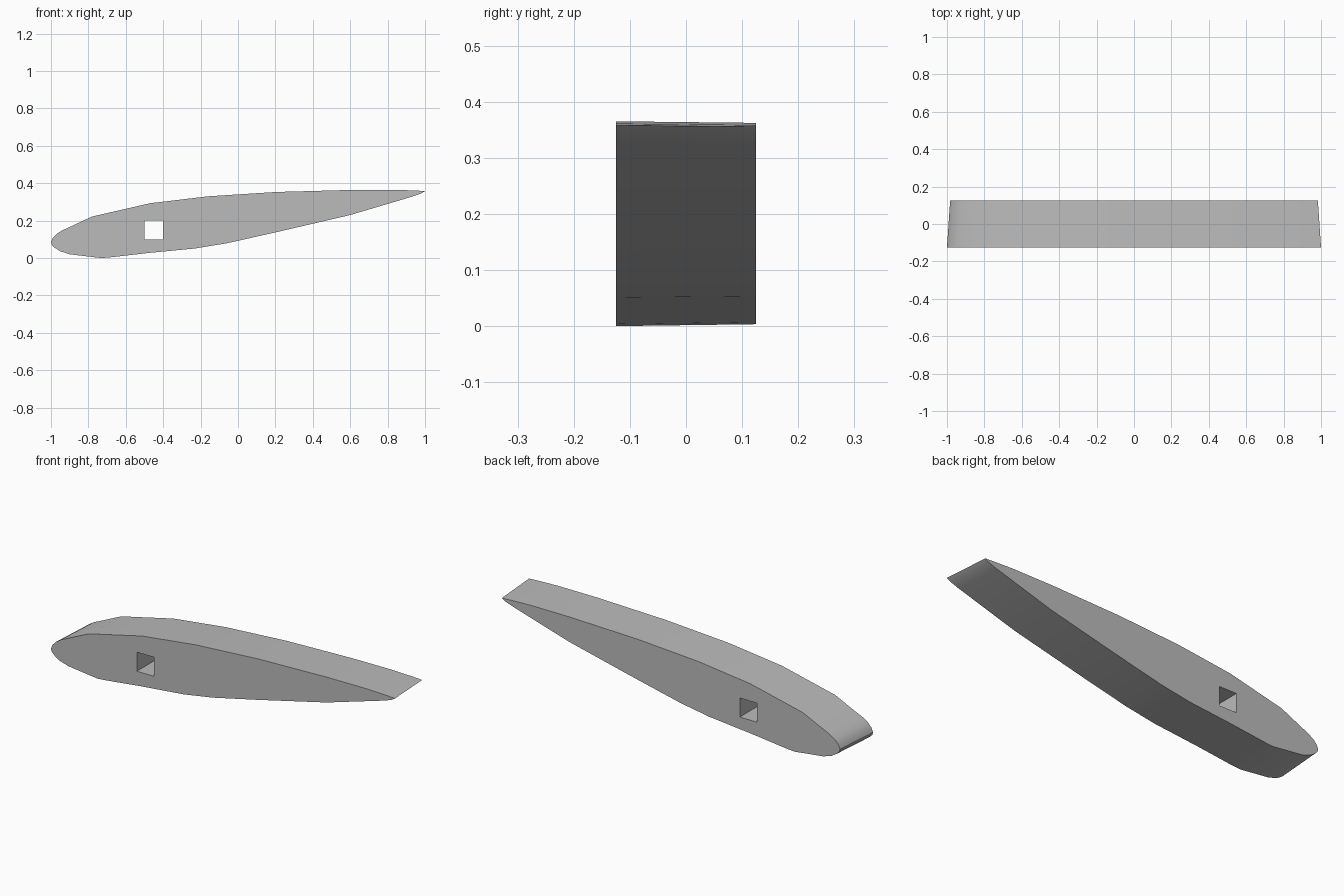
import bpy
import bmesh
from math import radians
from mathutils import Vector

default = bpy.data.objects.get("Cube")
if default:
    bpy.data.objects.remove(default, do_unlink=True)

GREY = (0.5, 0.5, 0.5, 1)
grey = bpy.data.materials.new("plain grey")
grey.use_nodes = True
grey.diffuse_color = GREY
grey.node_tree.nodes["Principled BSDF"].inputs["Base Color"].default_value = GREY

HALF_DEPTH = 0.125
TAPER = 0.983          # the rear section is slightly smaller
CENTRE = Vector((0, 0.2))

# Section from the nose over the top to the tail, then back underneath
upper = [(-1, 0.085), (-0.99, 0.108), (-0.97, 0.129), (-0.94, 0.148), (-0.9, 0.166),
         (-0.78, 0.222), (-0.47, 0.293), (-0.16, 0.33), (0.2, 0.353), (0.6, 0.364),
         (0.83, 0.365), (0.95, 0.361), (1, 0.358)]
lower = [(0.98, 0.345), (0.93, 0.328), (0.6, 0.23), (0.2, 0.137), (-0.06, 0.079),
         (-0.23, 0.051), (-0.47, 0.028), (-0.68, 0.004), (-0.73, 0), (-0.9, 0.02),
         (-0.95, 0.036), (-0.98, 0.055), (-0.995, 0.07)]


def loft(name, section, half_depth, taper):
    """Join a front section to a scaled copy of itself at the back."""
    bm = bmesh.new()
    rings = []
    for y, scale in ((-half_depth, 1), (half_depth, taper)):
        points = [CENTRE + (Vector(p) - CENTRE) * scale for p in section]
        rings.append([bm.verts.new((p.x, y, p.y)) for p in points])
    front, back = rings
    bm.faces.new(front)
    bm.faces.new(back[::-1])
    for i in range(len(section)):
        j = (i + 1) % len(section)
        bm.faces.new((front[i], front[j], back[j], back[i]))
    bmesh.ops.recalc_face_normals(bm, faces=bm.faces)
    mesh = bpy.data.meshes.new(name)
    bm.to_mesh(mesh)
    bm.free()
    mesh.materials.append(grey)
    obj = bpy.data.objects.new(name, mesh)
    bpy.context.collection.objects.link(obj)
    return obj


# Blade body
blade = loft("wing_section", upper + lower, HALF_DEPTH, TAPER)

# Straight square hole for the spar
square = [(-0.5, 0.1), (-0.5, 0.2), (-0.4, 0.2), (-0.4, 0.1)]
cutter = loft("spar_hole_cutter", square, HALF_DEPTH * 2, 1)
cutter.hide_render = True

bpy.ops.object.select_all(action="DESELECT")
blade.select_set(True)
bpy.context.view_layer.objects.active = blade
cut = blade.modifiers.new("spar hole", "BOOLEAN")
cut.operation = "DIFFERENCE"
cut.solver = "EXACT"
cut.object = cutter
bpy.ops.object.modifier_apply(modifier=cut.name)
bpy.data.objects.remove(cutter, do_unlink=True)

# Smooth skin with crisp end and hole edges
bpy.ops.object.shade_smooth_by_angle(angle=radians(30))
